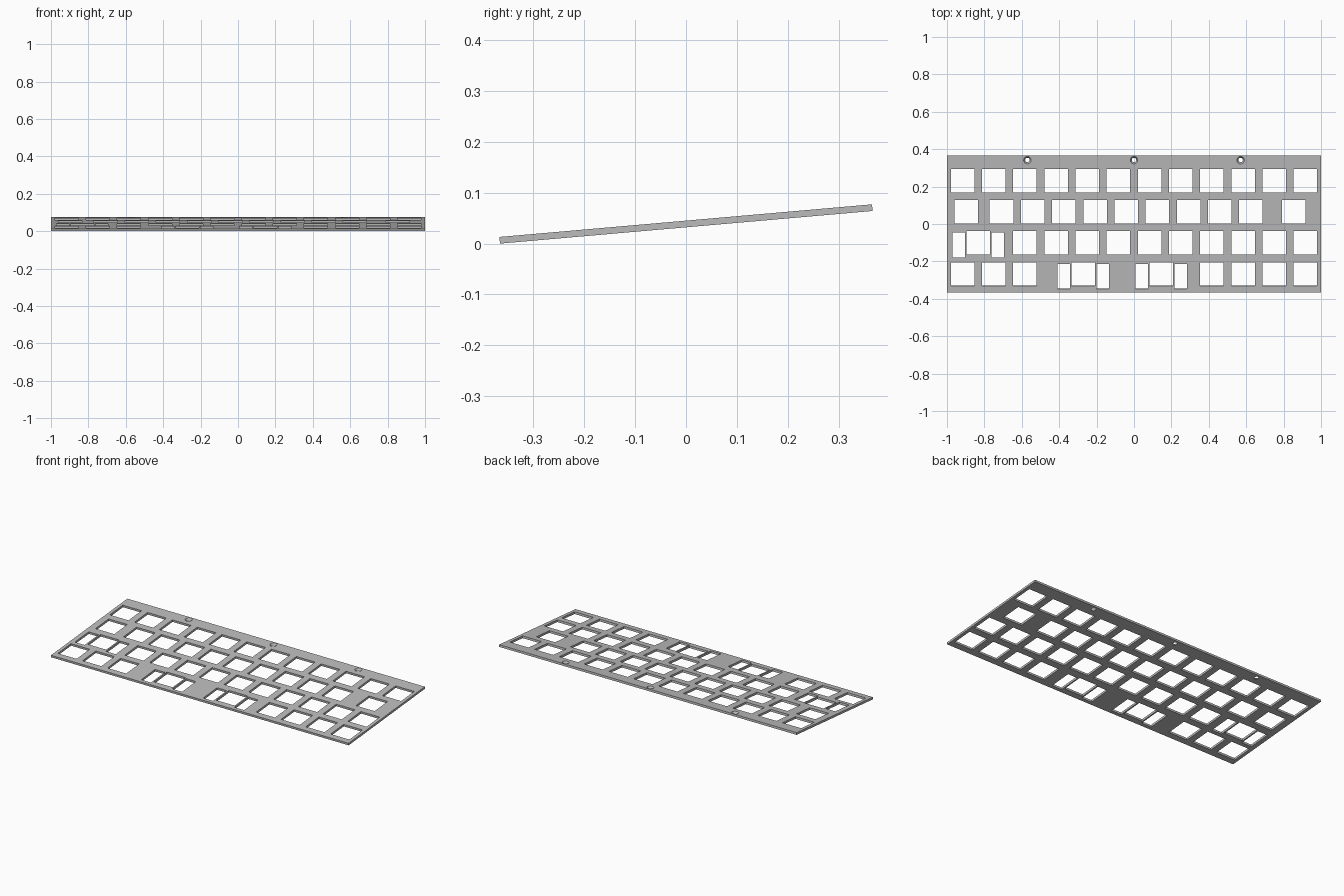
import bpy, bmesh, math
from mathutils import Matrix

if "Cube" in bpy.data.objects:
    bpy.data.objects.remove(bpy.data.objects["Cube"])

UNIT = 1 / 6            # key pitch
DEPTH, THICK = 0.735, 0.0131
TILT = math.radians(5)
KEY = 0.126             # switch opening
STAB_W, STAB_H, STAB_X, STAB_Y = 0.066, 0.134, 0.1045, -0.012
TOP_ROW = 0.232

grey = bpy.data.materials.new("plate_grey")
grey.use_nodes = True
colour = (0.5, 0.5, 0.5, 1)
grey.diffuse_color = colour
grey.node_tree.nodes["Principled BSDF"].inputs["Base Color"].default_value = colour


def add_box(bm, x, y, w, d, h):
    m = Matrix.Translation((x, y, 0)) @ Matrix.Diagonal((w, d, h, 1))
    bmesh.ops.create_cube(bm, size=1, matrix=m)


def make_object(name, bm):
    mesh = bpy.data.meshes.new(name)
    bm.to_mesh(mesh)
    bm.free()
    mesh.materials.append(grey)
    obj = bpy.data.objects.new(name, mesh)
    bpy.context.collection.objects.link(obj)
    return obj


# Flat plate
bm = bmesh.new()
add_box(bm, 0, 0, 2, DEPTH, THICK)
plate = make_object("switch_plate", bm)

# Key centres per row in key units, and the wide keys that need stabilizers
rows = [
    [i + 0.5 for i in range(12)],
    [0.625] + [i + 1.75 for i in range(9)] + [11.125],
    [1] + [i + 2.5 for i in range(10)],
    [0.5, 1.5, 2.5, 4.375, 6.875, 8.5, 9.5, 10.5, 11.5],
]
wide_keys = {(2, 1), (3, 4.375), (3, 6.875)}

# Openings for switches and stabilizers
bm = bmesh.new()
for r, row in enumerate(rows):
    y = TOP_ROW - r * UNIT
    for u in row:
        x = u * UNIT - 1
        add_box(bm, x, y, KEY, KEY, 0.1)
        if (r, u) in wide_keys:
            for side in (-1, 1):
                add_box(bm, x + side * STAB_X, y + STAB_Y, STAB_W, STAB_H, 0.1)

# Countersunk screw holes along the back edge: the cone flares upward
for x in (-0.57, 0, 0.57):
    flare = (0.02 - 0.012) / THICK
    reach = THICK
    bmesh.ops.create_cone(
        bm, cap_ends=True, segments=32,
        radius1=0.016 - flare * reach, radius2=0.016 + flare * reach,
        depth=2 * reach, matrix=Matrix.Translation((x, 0.343, 0)))
cutter = make_object("opening_cutter", bm)
cutter.hide_render = True

# Cut the openings and drop the cutter
cut = plate.modifiers.new("openings", "BOOLEAN")
cut.operation = "DIFFERENCE"
cut.solver = "EXACT"
cut.object = cutter
bpy.context.view_layer.objects.active = plate
plate.select_set(True)
bpy.ops.object.modifier_apply(modifier=cut.name)
bpy.data.objects.remove(cutter)

# Typing angle, with the front edge resting on the ground
plate.rotation_euler.x = TILT
plate.location.z = (DEPTH * math.sin(TILT) + THICK * math.cos(TILT)) / 2
